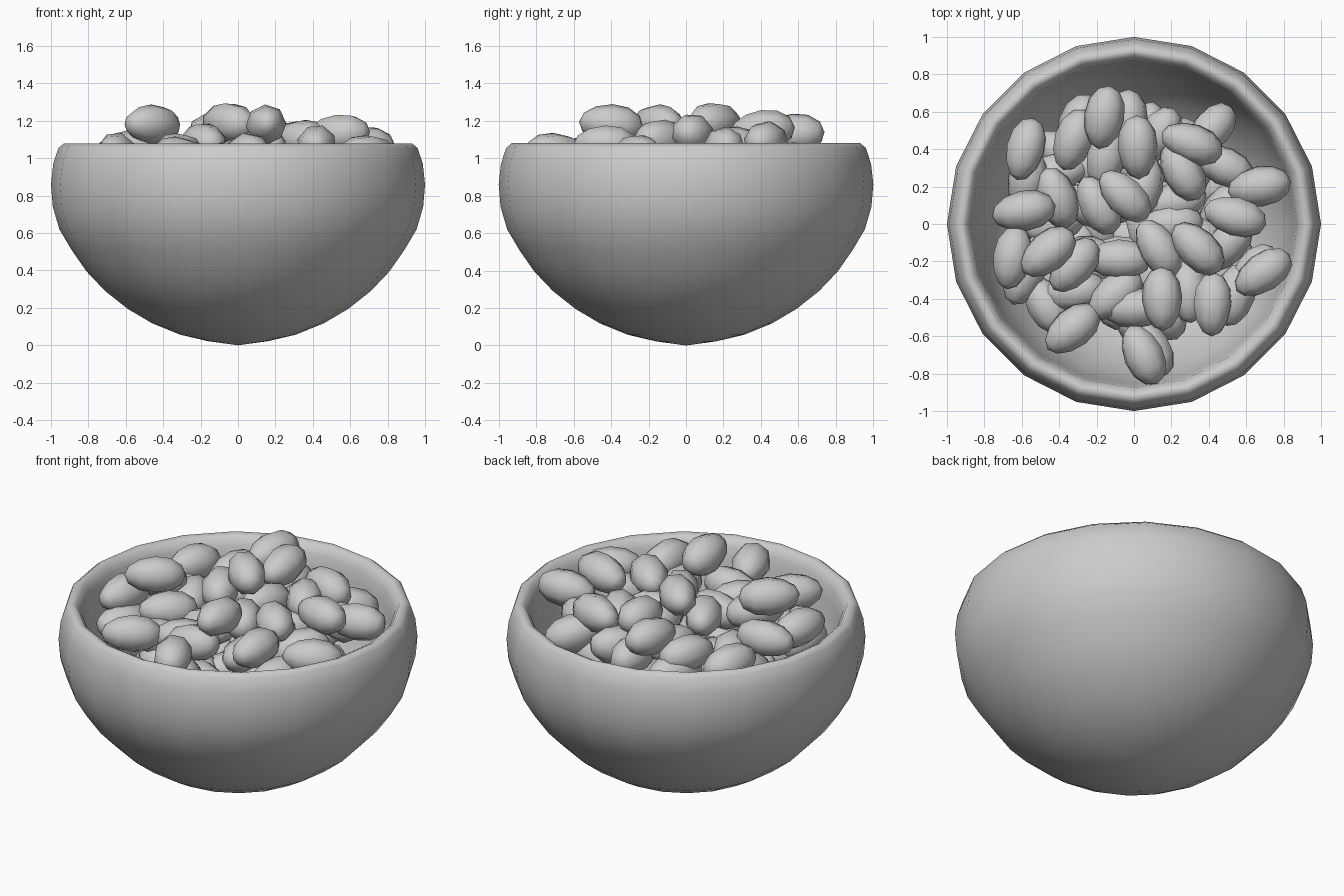
import bpy, bmesh, math, random
from mathutils import Matrix, Vector, Euler

random.seed(4)
SIDES = 20

# Bowl: one closed profile (radius, height) spun round z, rim sloping into the inside wall
profile = [(0, 0.0), (0.16, 0.022), (0.31, 0.057), (0.46, 0.118), (0.59, 0.195),
           (0.71, 0.29), (0.81, 0.395), (0.89, 0.51), (0.955, 0.62), (0.99, 0.74),
           (1.0, 0.86), (0.988, 0.97), (0.96, 1.055), (0.93, 1.08), (0.90, 1.065),
           (0.875, 1.02), (0.862, 0.94), (0.85, 0.85), (0.83, 0.75),
           (0.80, 0.65), (0.75, 0.54), (0.69, 0.44), (0.60, 0.34), (0.50, 0.26),
           (0.38, 0.19), (0.22, 0.13), (0, 0.10)]
bm = bmesh.new()
rings = []
for r, z in profile:
    if r == 0:
        rings.append([bm.verts.new((0, 0, z))] * SIDES)
    else:
        rings.append([bm.verts.new((r * math.cos(2 * math.pi * i / SIDES),
                                    r * math.sin(2 * math.pi * i / SIDES), z))
                      for i in range(SIDES)])
for a, b in zip(rings, rings[1:]):
    for i in range(SIDES):
        j = (i + 1) % SIDES
        bm.faces.new(list(dict.fromkeys([a[i], a[j], b[j], b[i]])))
bmesh.ops.recalc_face_normals(bm, faces=bm.faces[:])
for f in bm.faces:
    f.smooth = True
mesh = bpy.data.meshes.new("bowl")
bm.to_mesh(mesh)
bm.free()
bpy.context.collection.objects.link(bpy.data.objects.new("bowl", mesh))

# Shared bean mesh: low-poly, long axis on x, slightly blunter at one end
bm = bmesh.new()
bmesh.ops.create_uvsphere(bm, u_segments=8, v_segments=6, radius=1,
                          matrix=Matrix.Rotation(math.pi / 2, 4, 'Y'))
for v in bm.verts:
    taper = 1 + 0.08 * v.co.x
    v.co = Vector((v.co.x * 0.172, v.co.y * 0.110 * taper, v.co.z * 0.107 * taper))
for f in bm.faces:
    f.smooth = True
bean_mesh = bpy.data.meshes.new("bean")
bm.to_mesh(bean_mesh)
bm.free()


def bean(name, x, y, z, angle, pitch=0.0):
    ob = bpy.data.objects.new(name, bean_mesh)
    ob.location = (x, y, z)
    ob.rotation_euler = Euler((random.uniform(0, 6.28), pitch, math.radians(angle)))
    bpy.context.collection.objects.link(ob)


# Top layer of the heap: x, y, z, heading
top_layer = [
    (-0.16, 0.57, 1.13, 80), (-0.32, 0.45, 1.02, 70), (0.02, 0.41, 1.15, 92),
    (-0.58, 0.40, 1.01, 75), (0.31, 0.43, 1.09, -20), (0.26, 0.28, 1.06, -60),
    (0.67, 0.20, 1.06, 10), (0.54, 0.04, 1.13, -15), (-0.05, 0.15, 1.19, -45),
    (-0.19, 0.10, 1.08, -62), (-0.59, 0.07, 1.04, 10), (-0.46, -0.15, 1.18, 40),
    (-0.32, -0.22, 1.03, 50), (-0.65, -0.18, 1.03, 80), (0.13, -0.13, 1.06, -58),
    (0.34, -0.13, 1.10, -45), (0.15, -0.40, 1.18, 92), (0.42, -0.43, 1.07, 88),
    (0.69, -0.26, 1.02, 35), (-0.33, -0.56, 1.01, 40), (0.05, -0.70, 1.03, -65),
]
for i, (x, y, z, a) in enumerate(top_layer):
    bean(f"top_bean_{i + 1}", x, y, z, a, random.uniform(-0.1, 0.1))

# Second layer seen between the top beans
second_layer = [
    (0.64, -0.26, 0.92, 55), (0.09, -0.66, 0.90, -60), (-0.10, -0.38, 0.98, 40),
    (0.00, -0.45, 1.00, 5), (-0.08, -0.19, 0.98, 0), (0.20, 0.00, 0.98, 5),
    (0.41, 0.50, 0.97, 50), (0.48, 0.31, 0.97, -25), (-0.03, 0.55, 0.98, 90),
    (-0.30, 0.53, 0.93, 70), (-0.15, 0.35, 1.00, 80), (-0.41, 0.14, 0.95, -70),
    (-0.57, 0.23, 0.90, 80), (-0.59, -0.27, 0.90, 70), (-0.47, -0.43, 0.88, -60),
    (-0.32, -0.36, 0.92, 10), (0.50, -0.11, 0.97, 50), (0.29, -0.36, 0.97, 95),
    (0.54, -0.38, 0.92, 75), (0.13, 0.47, 0.96, 60), (0.05, 0.20, 1.02, 80),
    (0.22, 0.12, 0.95, 15),
]
for i, (x, y, z, a) in enumerate(second_layer):
    bean(f"second_bean_{i + 1}", x, y, z, a, random.uniform(-0.2, 0.2))

# Hidden filling: sunflower layers that follow the inside of the bowl
n = 0
for z, radius, count in ((0.82, 0.56, 22), (0.66, 0.55, 22), (0.5, 0.45, 15), (0.34, 0.28, 7)):
    for k in range(count):
        r = radius * math.sqrt((k + 0.5) / count)
        t = k * 2.39996 + z * 7
        n += 1
        bean(f"filling_bean_{n}", r * math.cos(t), r * math.sin(t),
             z + random.uniform(-0.03, 0.03), random.uniform(0, 360), random.uniform(-0.3, 0.3))
